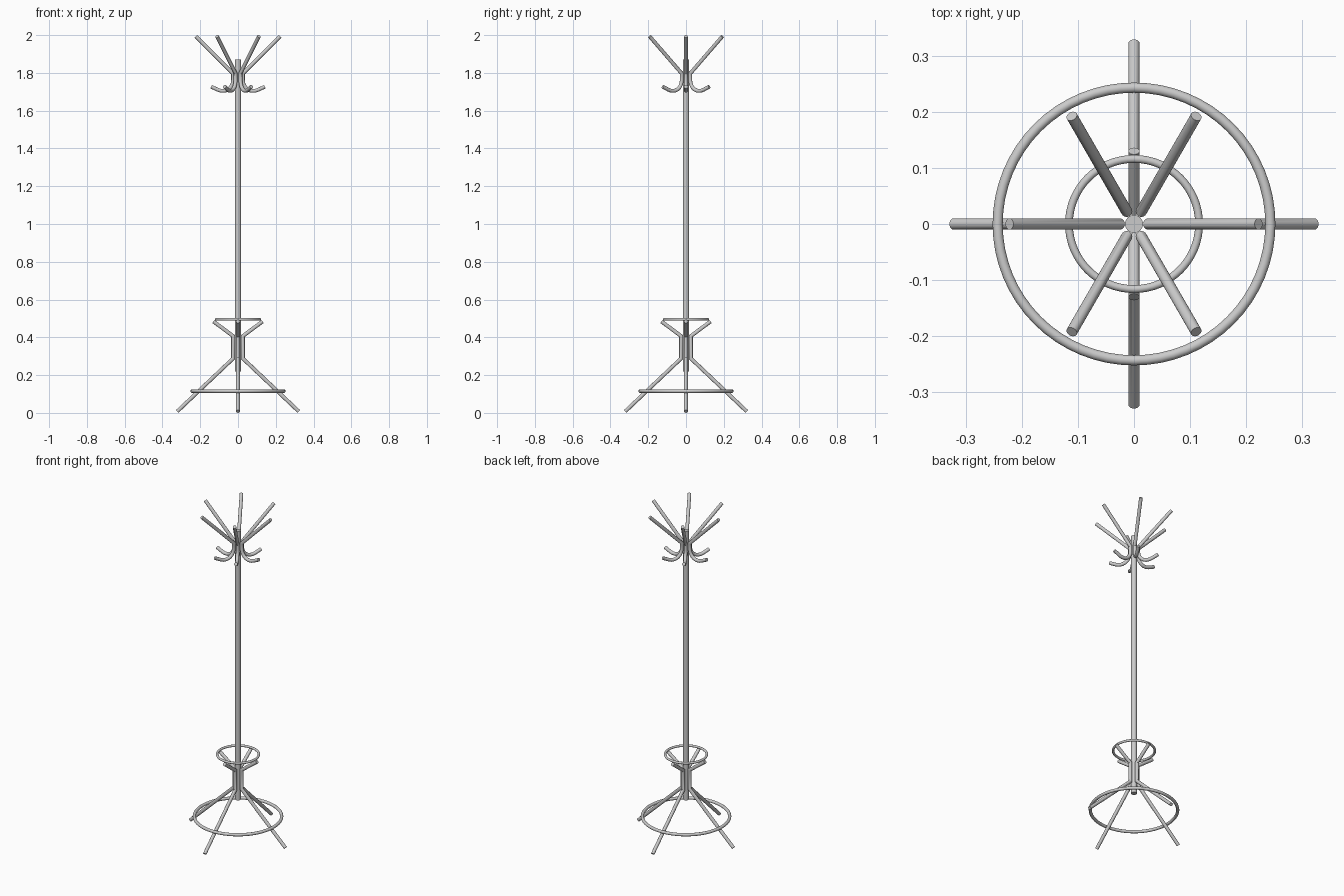
import bpy, bmesh, math
from mathutils import Vector, Matrix

if "Cube" in bpy.data.objects:
    bpy.data.objects.remove(bpy.data.objects["Cube"])


def finish(name, bm):
    bmesh.ops.recalc_face_normals(bm, faces=bm.faces)
    me = bpy.data.meshes.new(name)
    bm.to_mesh(me)
    bm.free()
    ob = bpy.data.objects.new(name, me)
    bpy.context.collection.objects.link(ob)
    bpy.ops.object.select_all(action='DESELECT')
    ob.select_set(True)
    bpy.context.view_layer.objects.active = ob
    bpy.ops.object.shade_smooth_by_angle(angle=math.radians(35))
    return ob


def bent_tube(name, path, radius, angle, sides=20):
    """Mitred tube along an (r, z) path, turned about the z axis."""
    pts = [Vector(p) for p in path]
    dirs = [(b - a).normalized() for a, b in zip(pts, pts[1:])]
    bm = bmesh.new()
    rings = []
    for i, p in enumerate(pts):
        d0, d1 = dirs[max(i - 1, 0)], dirs[min(i, len(dirs) - 1)]
        d = (d0 + d1).normalized()
        n = Vector((-d.y, d.x)) / d.dot(d1)
        ring = []
        for k in range(sides):
            a = 2 * math.pi * k / sides
            q = p + n * radius * math.cos(a)
            ring.append(bm.verts.new((q.x, radius * math.sin(a), q.y)))
        rings.append(ring)
    for r0, r1 in zip(rings, rings[1:]):
        for k in range(sides):
            j = (k + 1) % sides
            bm.faces.new((r0[k], r0[j], r1[j], r1[k]))
    bm.faces.new(rings[0])
    bm.faces.new(rings[-1])
    bm.transform(Matrix.Rotation(angle, 4, 'Z'))
    return finish(name, bm)


def hoop(name, major, minor, z):
    bpy.ops.mesh.primitive_torus_add(major_radius=major, minor_radius=minor, location=(0, 0, z),
                                     major_segments=64, minor_segments=16)
    bpy.context.object.name = name
    bpy.ops.object.shade_smooth_by_angle(angle=math.radians(35))


# Central pole
bent_tube("pole", [(0, 0.22), (0, 1.87)], 0.016, 0, 32)

# Six coat hooks: long upper arm, short upright, curled lower hook
hook = [(0.222, 1.993), (0.026, 1.797), (0.026, 1.76), (0.029, 1.742), (0.038, 1.725),
        (0.052, 1.712), (0.07, 1.705), (0.09, 1.705), (0.108, 1.711), (0.142, 1.727)]
for i in range(6):
    bent_tube(f"coat_hook_{i + 1}", hook, 0.01, i * math.pi / 3)

# Four legs, flaring out at top to carry the small ring
leg = [(0.13, 0.484), (0.026, 0.407), (0.026, 0.288), (0.322, 0.0075)]
for i in range(4):
    bent_tube(f"leg_{i + 1}", leg, 0.01, i * math.pi / 2)

# Umbrella ring and base ring
hoop("umbrella_ring", 0.116, 0.007, 0.495)
hoop("base_ring", 0.243, 0.009, 0.115)
